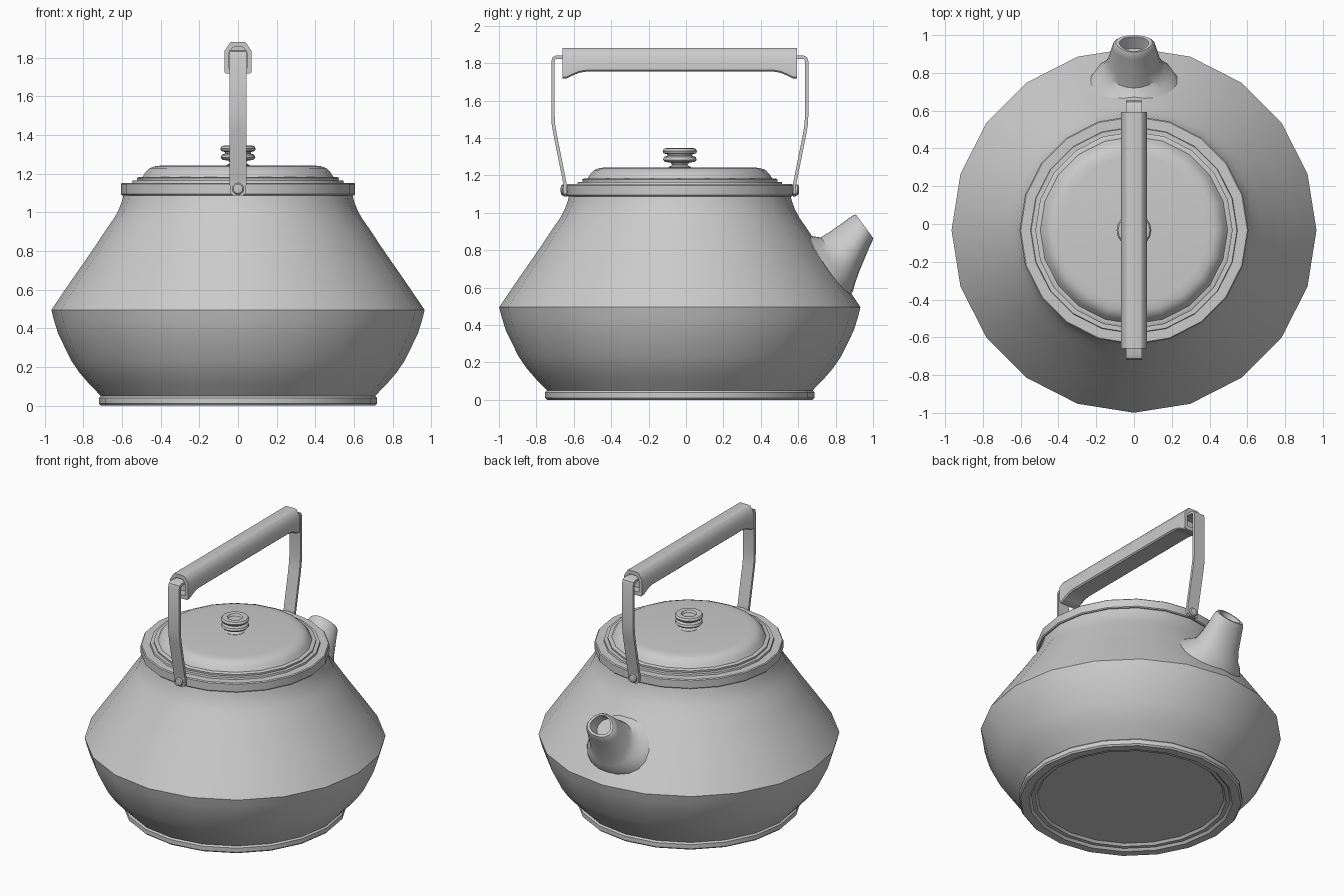
import bpy, bmesh
from math import sin, cos, pi
from mathutils import Vector

CY = -0.033  # y of the kettle's axis


def loft(name, sections, y=CY):
    """Skin a list of closed, equally sized point loops and cap both ends."""
    bm = bmesh.new()
    loops = [[bm.verts.new(p) for p in s] for s in sections]
    n = len(loops[0])
    for a, b in zip(loops, loops[1:]):
        for i in range(n):
            j = (i + 1) % n
            bm.faces.new((a[i], a[j], b[j], b[i]))
    bm.faces.new(loops[0])
    bm.faces.new(loops[-1])
    bmesh.ops.recalc_face_normals(bm, faces=bm.faces)
    me = bpy.data.meshes.new(name)
    bm.to_mesh(me)
    bm.free()
    ob = bpy.data.objects.new(name, me)
    ob.location.y = y
    bpy.context.collection.objects.link(ob)
    return ob


def lathe(name, profile, sides=20):
    """Turn an (r, z) profile around the vertical axis."""
    return loft(name, [[(r * cos(2 * pi * i / sides), r * sin(2 * pi * i / sides), z)
                        for i in range(sides)] for r, z in profile])


def mirror_y(ob):
    m = ob.modifiers.new("mirror", 'MIRROR')
    m.use_axis = (False, True, False)
    m.use_mirror_merge = False


# Turned parts
lathe("base_ring", [(0.57, 0.03), (0.60, 0.03), (0.615, 0.015), (0.64, 0.015), (0.655, 0.0),
                    (0.71, 0.0), (0.72, 0.01), (0.72, 0.04), (0.71, 0.05), (0.60, 0.05)])
lathe("body", [(0.60, 0.04), (0.705, 0.045), (0.77, 0.112), (0.82, 0.17), (0.863, 0.233),
               (0.93, 0.37), (0.952, 0.44), (0.966, 0.495), (0.902, 0.59), (0.84, 0.68),
               (0.786, 0.757), (0.734, 0.833), (0.68, 0.915), (0.638, 0.975), (0.615, 1.02),
               (0.60, 1.06), (0.59, 1.10)])
lathe("rim", [(0.57, 1.088), (0.60, 1.088), (0.606, 1.094), (0.606, 1.147), (0.60, 1.153),
              (0.548, 1.153), (0.545, 1.165), (0.50, 1.165)])
lathe("lid", [(0.50, 1.155), (0.52, 1.155), (0.522, 1.178), (0.516, 1.182), (0.496, 1.182),
              (0.49, 1.19), (0.478, 1.208), (0.457, 1.229), (0.43, 1.239), (0.39, 1.243)])
lathe("lid_knob", [(0.06, 1.235), (0.06, 1.245), (0.04, 1.255), (0.05, 1.268), (0.08, 1.272),
                   (0.09, 1.283), (0.085, 1.298), (0.066, 1.305), (0.068, 1.313), (0.086, 1.317),
                   (0.092, 1.33), (0.084, 1.343), (0.065, 1.347), (0.05, 1.343), (0.042, 1.33)], 16)

# Spout: (upper y, z), (lower y, z), half width
SPOUT = [((0.62, 0.90), (0.86, 0.54), 0.23), ((0.675, 0.875), (0.893, 0.58), 0.20),
         ((0.72, 0.868), (0.905, 0.625), 0.163), ((0.77, 0.899), (0.928, 0.69), 0.138),
         ((0.87, 0.970), (0.982, 0.82), 0.114), ((0.892, 0.986), (0.997, 0.848), 0.108),
         ((0.909, 0.99), (1.0, 0.866), 0.096), ((0.914, 0.981), (0.991, 0.878), 0.076),
         ((0.86, 0.935), (0.93, 0.83), 0.064)]
sections = []
for up, lo, w in SPOUT:
    up, lo = Vector((0, *up)), Vector((0, *lo))
    sections.append([(up + lo) / 2 + (up - lo) / 2 * sin(t)
                     + Vector((w * cos(t) * (1 - 0.18 * sin(t)), 0, 0))
                     for t in (2 * pi * i / 20 for i in range(20))])
loft("spout", sections, y=0)

# Handle grip, with a hollow at each end where the arms enter
half = [(-0.626, 1.718), (-0.605, 1.718), (-0.575, 1.733), (-0.54, 1.748), (-0.50, 1.755)]


def grip_section(y, bottom, inset=0.0):
    pts = [(0.062, bottom), (0.07, bottom + 0.008), (0.07, 1.835), (0.042, 1.878), (0.035, 1.881)]
    pts += [(-x, z) for x, z in reversed(pts)]
    k = 1 - inset
    return [(x * k, y, 1.80 + (z - 1.80) * k) for x, z in pts]


hollow = [(-0.57, 1.718, 0.32), (-0.626, 1.718, 0.32)]
side = [grip_section(*h) for h in hollow] + [grip_section(y, z) for y, z in half]
loft("handle_grip", side + [[(x, -y, z) for x, y, z in s] for s in reversed(side)])

# Bent flat arm: (y, z, half width) along its centre line, mirrored
ARM = [(0.613, 1.088, 0.026), (0.613, 1.10, 0.041), (0.613, 1.15, 0.043), (0.617, 1.17, 0.043),
       (0.668, 1.425, 0.043), (0.676, 1.475, 0.043), (0.678, 1.52, 0.043), (0.678, 1.81, 0.043),
       (0.673, 1.826, 0.043), (0.66, 1.832, 0.043), (0.56, 1.832, 0.043)]
sections = []
for i, (y, z, w) in enumerate(ARM):
    a, b = ARM[max(i - 1, 0)], ARM[min(i + 1, len(ARM) - 1)]
    n = Vector((0, a[2 - 1] - b[1], b[0] - a[0])).normalized() * 0.009
    c = Vector((0, y, z))
    side_x = Vector((w, 0, 0))
    sections.append([c - n - side_x, c - n + side_x, c + n + side_x, c + n - side_x])
mirror_y(loft("handle_arm", sections))

# Pivot rivets
mirror_y(loft("handle_rivet", [[(r * cos(2 * pi * i / 16), y, 1.122 + r * sin(2 * pi * i / 16))
                                for i in range(16)]
                               for r, y in [(0.03, 0.59), (0.03, 0.628), (0.024, 0.635), (0.012, 0.637)]]))

# Smooth shading with sharp edges kept
bpy.ops.object.select_all(action='SELECT')
bpy.context.view_layer.objects.active = bpy.data.objects["body"]
bpy.ops.object.shade_smooth_by_angle(angle=0.6)
